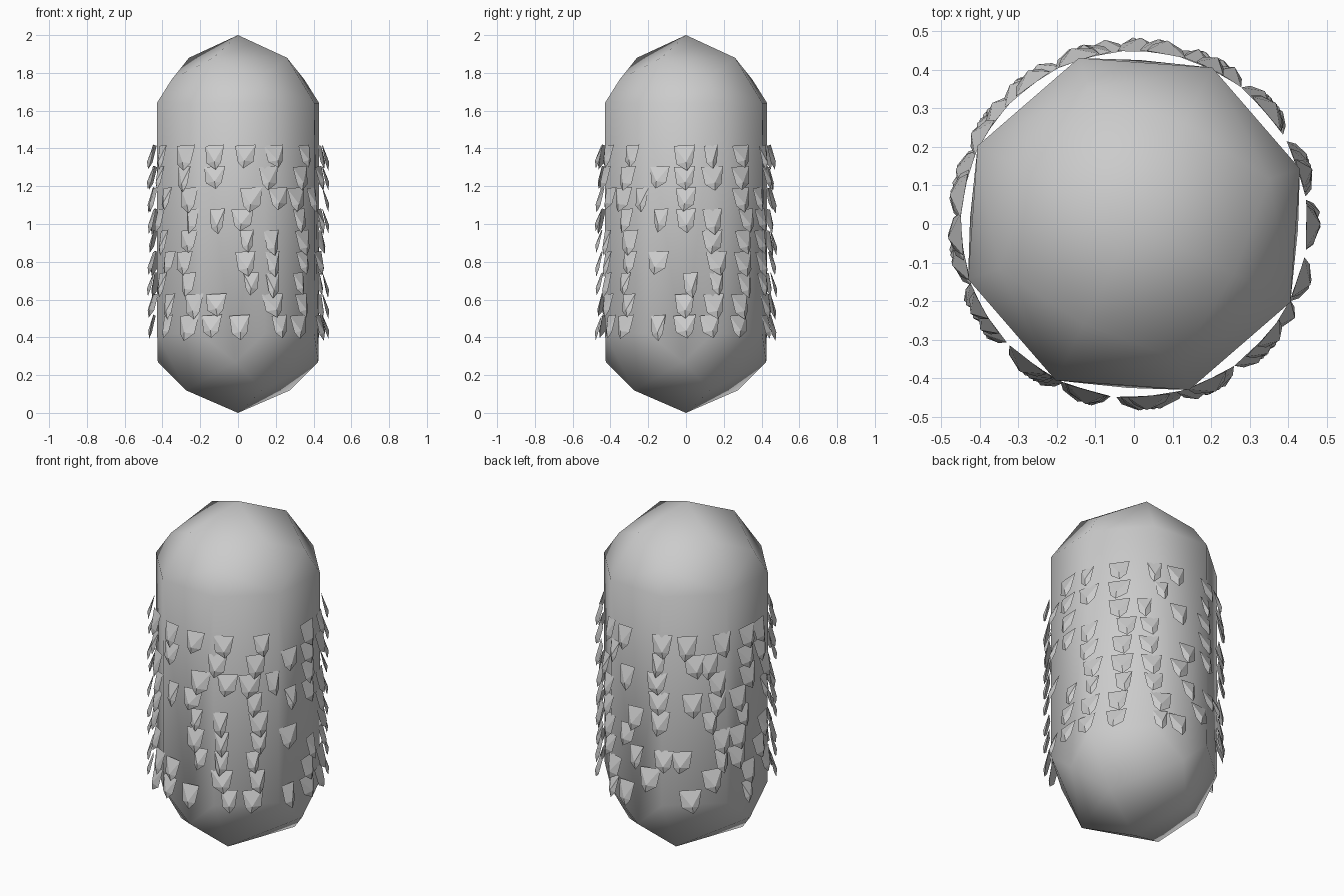
import bpy, bmesh, random
from math import sin, cos, radians

if "Cube" in bpy.data.objects:
    bpy.data.objects.remove(bpy.data.objects["Cube"])
random.seed(4)


def finish(bm, name):
    bmesh.ops.recalc_face_normals(bm, faces=bm.faces)
    me = bpy.data.meshes.new(name)
    bm.to_mesh(me)
    bm.free()
    ob = bpy.data.objects.new(name, me)
    bpy.context.collection.objects.link(ob)
    return ob


def polar(angle, r, z):
    a = radians(angle)
    return (r * cos(a), r * sin(a), z)


# body: coarse eight-sided capsule, ends closed by four-point rings and a tip
bm = bmesh.new()
specs = [(1, 0, 0.0, 0), (4, 25, 0.12, 0.305), (4, -2, 0.27, 0.425), (8, 18.4, 0.42, 0.451),
         (8, 18.4, 1.64, 0.453), (4, 18.4, 1.765, 0.37), (4, 63.4, 1.88, 0.29), (1, 0, 2.0, 0)]
for n, start, z, r in specs:
    for i in range(n):
        bm.verts.new(polar(start + i * 360 / n, r, z))
bmesh.ops.convex_hull(bm, input=bm.verts)
body = finish(bm, "capsule_body")
for p in body.data.polygons:
    p.use_smooth = True


# scales: thin ridged shingles with a pointed lower end, leaning outwards
def add_scale(bm, angle, top, width, length):
    skew = random.choice((-0.12, 0.05, 0.12))

    def pt(u, drop, r):
        return bm.verts.new(polar(angle + u * width / 0.46 * 57.3, r, top - drop * length))
    outer = [pt(-0.5, 0.05, 0.45), pt(0.5, 0, 0.45), pt(0.36, 0.72, 0.468),
             pt(skew, 1, 0.478), pt(-0.36, 0.75, 0.468)]
    ridge = pt(skew * 0.6, 0.68, 0.483)
    back = pt(0, 0.6, 0.466)
    for i in range(5):
        a, b = outer[i], outer[(i + 1) % 5]
        bm.faces.new((a, b, ridge))
        bm.faces.new((b, a, back))


# one row per line: w wide, n narrow, and the angle of each scale
rows = [
    ("nwwwwnwnwn", (-152, -128, -106, -85, -65, -39, -1, 17, 40, 64)),
    ("nnwwwwwwwn", (-155, -129, -106, -69, -43, -18, -1, 18, 40, 69)),
    ("nwwwwnwwn", (-146, -125, -81, -62, -47, -31, 0, 40, 57)),
    ("nnnwnnwww", (-155, -122, -104, -87, -44, -17, 0, 18, 45)),
    ("nwnnwww", (-150, -125, -84, -67, -41, 18, 42)),
    ("nwwnnwww", (-143, -129, -85, -66, -41, -19, 21, 42)),
    ("nnnnnnnn", (-152, -125, -81, -66, -45, 3, 21, 43)),
    ("nwwwnwww", (-143, -121, -105, -66, -42, -1, 19, 39)),
    ("nwwwnwnwww", (-145, -125, -108, -89, -61, -45, -19, -1, 16, 38)),
]
bm = bmesh.new()
for r, (kinds, angles) in enumerate(rows):
    items = list(zip(kinds, angles))
    # the back continues the pattern with a few gaps
    for c in range(7):
        if random.random() > 0.12:
            items.append((random.choice("wwn"), 64 + 20.5 * c + random.uniform(-6, 6)))
        if c == 0 and angles[-1] > 50:
            items = items[:len(angles)]
    for kind, angle in items:
        width = 0.115 if kind == "w" else 0.085
        add_scale(bm, angle, 1.42 - 0.1125 * r,
                  width + random.uniform(-0.01, 0.01), random.uniform(0.12, 0.14))
finish(bm, "scales")
